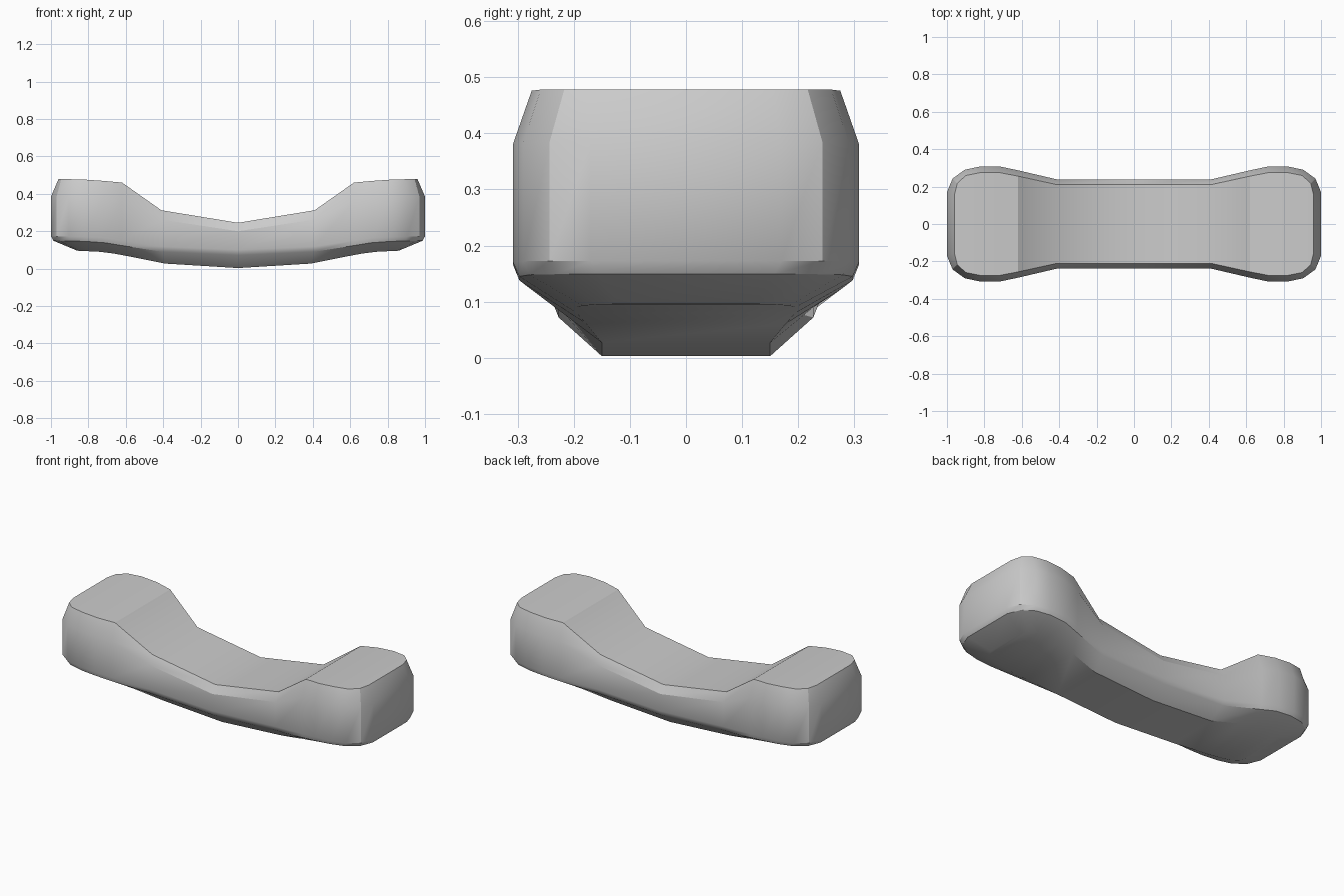
import bpy, bmesh, math

if "Cube" in bpy.data.objects:
    bpy.data.objects.remove(bpy.data.objects["Cube"])

# Quarter outlines (x, y, z), from the middle to the end, bottom to top
wall = [(0, .238), (.41, .238), (.62, .287), (.72, .308), (.82, .308),
        (.905, .29), (.97, .243), (1.0, .17)]
base = [(0, .15, .003), (.39, .15, .027), (.56, .178, .061), (.66, .195, .08), (.74, .195, .09),
        (.80, .184, .093), (.845, .158, .095), (.86, .12, .096)]
top = [(0, .21, .245), (.41, .21, .312), (.62, .256, .46), (.72, .275, .469), (.82, .275, .476),
       (.90, .259, .478), (.945, .217, .478), (.96, .155, .478)]
low_z = [.072, .09, .122, .138, .145, .148, .149, .149]
side_z = [.1, .118, .15, .165, .17, .172, .173, .173]
shoulder_z = [.2, .262, .36, .376, .382, .384, .385, .385]

lower = [(x * .987, y - .011, z) for (x, y), z in zip(wall, low_z)]
side = [(x, y, z) for (x, y), z in zip(wall, side_z)]
shoulder = [(x, y, z) for (x, y), z in zip(wall, shoulder_z)]


def full_loop(quarter):
    """Mirror a quarter outline into a closed counter-clockwise ring."""
    back = [(-x, y, z) for x, y, z in quarter[:0:-1]] + quarter
    front = [(x, -y, z) for x, y, z in back]
    return front + back[::-1]


# Curved bar: stacked rings bridged by quads
bm = bmesh.new()
rings = [[bm.verts.new(p) for p in full_loop(q)] for q in (base, lower, side, shoulder, top)]
n = len(rings[0])
for a, b in zip(rings, rings[1:]):
    for i in range(n):
        j = (i + 1) % n
        bm.faces.new((a[i], a[j], b[j], b[i]))

# Top and bottom surfaces: strips from front to back
for ring in (rings[0], rings[-1]):
    for i in range(n // 2 - 1):
        bm.faces.new((ring[i], ring[i + 1], ring[n - 2 - i], ring[n - 1 - i]))
bmesh.ops.recalc_face_normals(bm, faces=bm.faces)
mesh = bpy.data.meshes.new("curved_bar")
bm.to_mesh(mesh)
bm.free()
bar = bpy.data.objects.new("curved_bar", mesh)
bpy.context.collection.objects.link(bar)
bpy.context.view_layer.objects.active = bar
bar.select_set(True)
bpy.ops.object.shade_smooth_by_angle(angle=math.radians(30))
